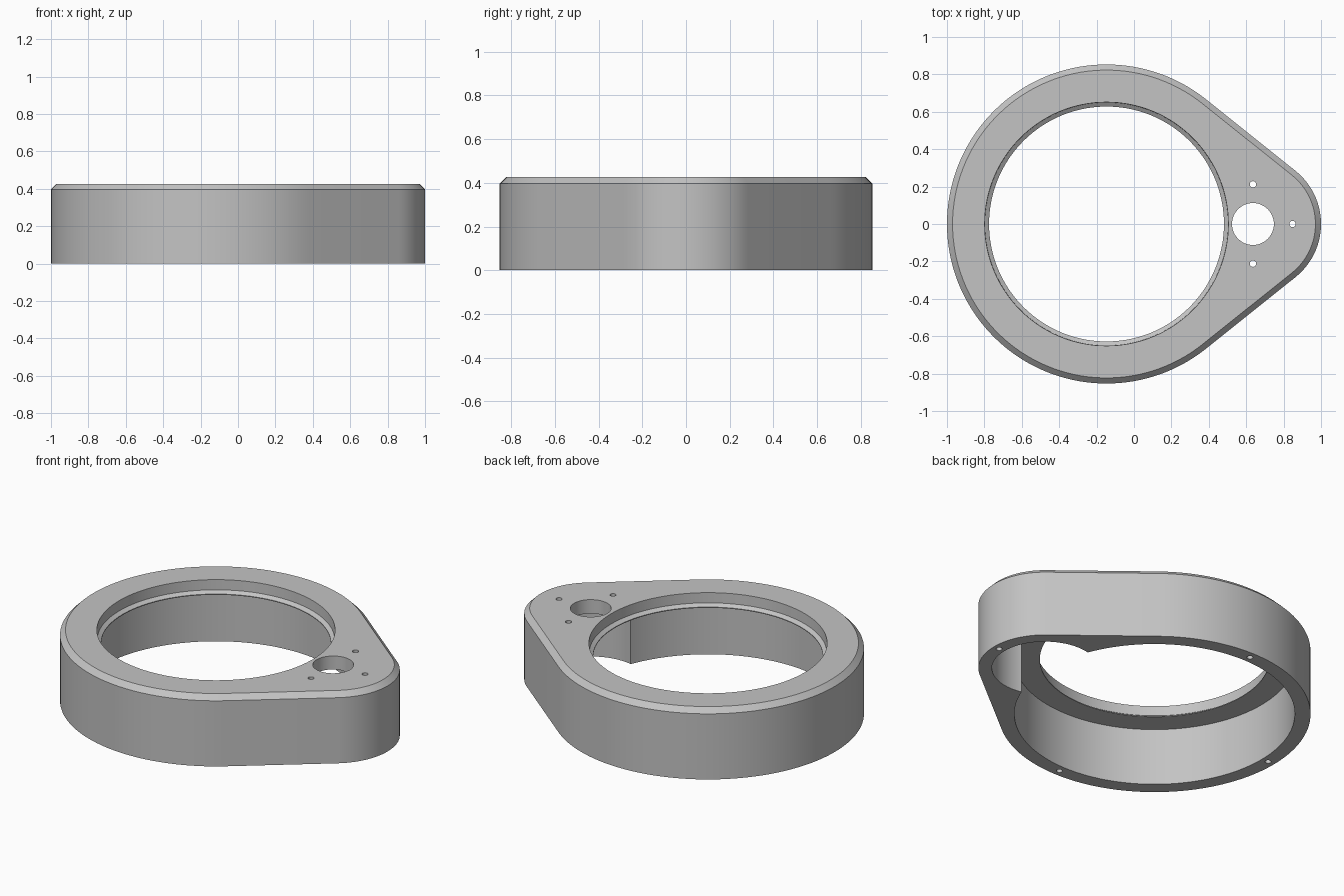
import bpy, bmesh
from math import sin, cos, acos, tau

old = bpy.data.objects.get("Cube")
if old:
    bpy.data.objects.remove(old, do_unlink=True)

RING_X, RING_R = -0.147, 0.853
LOBE_X, LOBE_R = 0.636, 0.364
HEIGHT, CHAMFER = 0.426, 0.03

grey = bpy.data.materials.new("plain grey")
grey.use_nodes = True
grey.diffuse_color = (0.55, 0.55, 0.55, 1)
grey.node_tree.nodes["Principled BSDF"].inputs["Base Color"].default_value = (0.55, 0.55, 0.55, 1)


def loft(name, loops):
    """Solid skinned through stacked loops of equal length."""
    bm = bmesh.new()
    rings = [[bm.verts.new(p) for p in loop] for loop in loops]
    n = len(rings[0])
    for a, b in zip(rings, rings[1:]):
        for i in range(n):
            j = (i + 1) % n
            bm.faces.new((a[i], a[j], b[j], b[i]))
    bm.faces.new(rings[0][::-1])
    bm.faces.new(rings[-1])
    bmesh.ops.recalc_face_normals(bm, faces=bm.faces)
    mesh = bpy.data.meshes.new(name)
    bm.to_mesh(mesh)
    bm.free()
    mesh.materials.append(grey)
    obj = bpy.data.objects.new(name, mesh)
    bpy.context.collection.objects.link(obj)
    return obj


def turned(name, x, y, profile, sides):
    """Solid of revolution from (radius, z) pairs."""
    return loft(name, [[(x + r * cos(tau * i / sides), y + r * sin(tau * i / sides), z)
                        for i in range(sides)] for r, z in profile])


def teardrop(inset, z):
    """Large and small arcs joined by their common tangents."""
    t = acos((RING_R - LOBE_R) / (LOBE_X - RING_X))
    pts = []
    for x, r, start, end, steps in ((RING_X, RING_R, t, tau - t, 96),
                                    (LOBE_X, LOBE_R, -t, t, 32)):
        for i in range(steps + 1):
            a = start + (end - start) * i / steps
            pts.append((x + (r - inset) * cos(a), (r - inset) * sin(a), z))
    return pts


# Outer body with chamfered top edge
body = loft("housing_body", [teardrop(0, 0), teardrop(0, HEIGHT - CHAMFER),
                             teardrop(CHAMFER, HEIGHT)])

# Main opening: cavity, thin lip with sloping ledge, top recess
opening = [(0.767, -0.1), (0.767, 0.345), (0.628, 0.346), (0.628, 0.338)]
opening = [(0.767, -0.1), (0.767, 0.345), (0.628, 0.3451),
           (0.628, 0.35), (0.65, 0.365), (0.653, 0.5)]
cutters = [turned("main_opening_cutter", RING_X, 0, opening, 128),
           # Side pocket and its port
           turned("pocket_cutter", LOBE_X, 0, [(0.29, -0.1), (0.29, 0.342)], 64),
           turned("port_cutter", LOBE_X, 0, [(0.112, 0.2), (0.112, 0.5)], 48)]

# Screw holes through the top plate around the port
for dx, dy in ((0, 1), (0, -1), (1, 0)):
    cutters.append(turned("top_screw_cutter", LOBE_X + 0.212 * dx, 0.212 * dy,
                          [(0.017, 0.2), (0.017, 0.5)], 20))

# Blind screw holes in the bottom rim
for x, y in ((RING_X, 0.81), (RING_X, -0.81), (RING_X - 0.81, 0), (LOBE_X + 0.327, 0)):
    cutters.append(turned("rim_screw_cutter", x, y, [(0.017, -0.1), (0.017, 0.2)], 20))

bpy.context.view_layer.objects.active = body
body.select_set(True)
for cutter in cutters:
    mod = body.modifiers.new("cut", "BOOLEAN")
    mod.operation, mod.solver, mod.object = "DIFFERENCE", "EXACT", cutter
    bpy.ops.object.modifier_apply(modifier=mod.name)
    bpy.data.objects.remove(cutter, do_unlink=True)

bpy.ops.object.shade_smooth_by_angle(angle=0.4)
